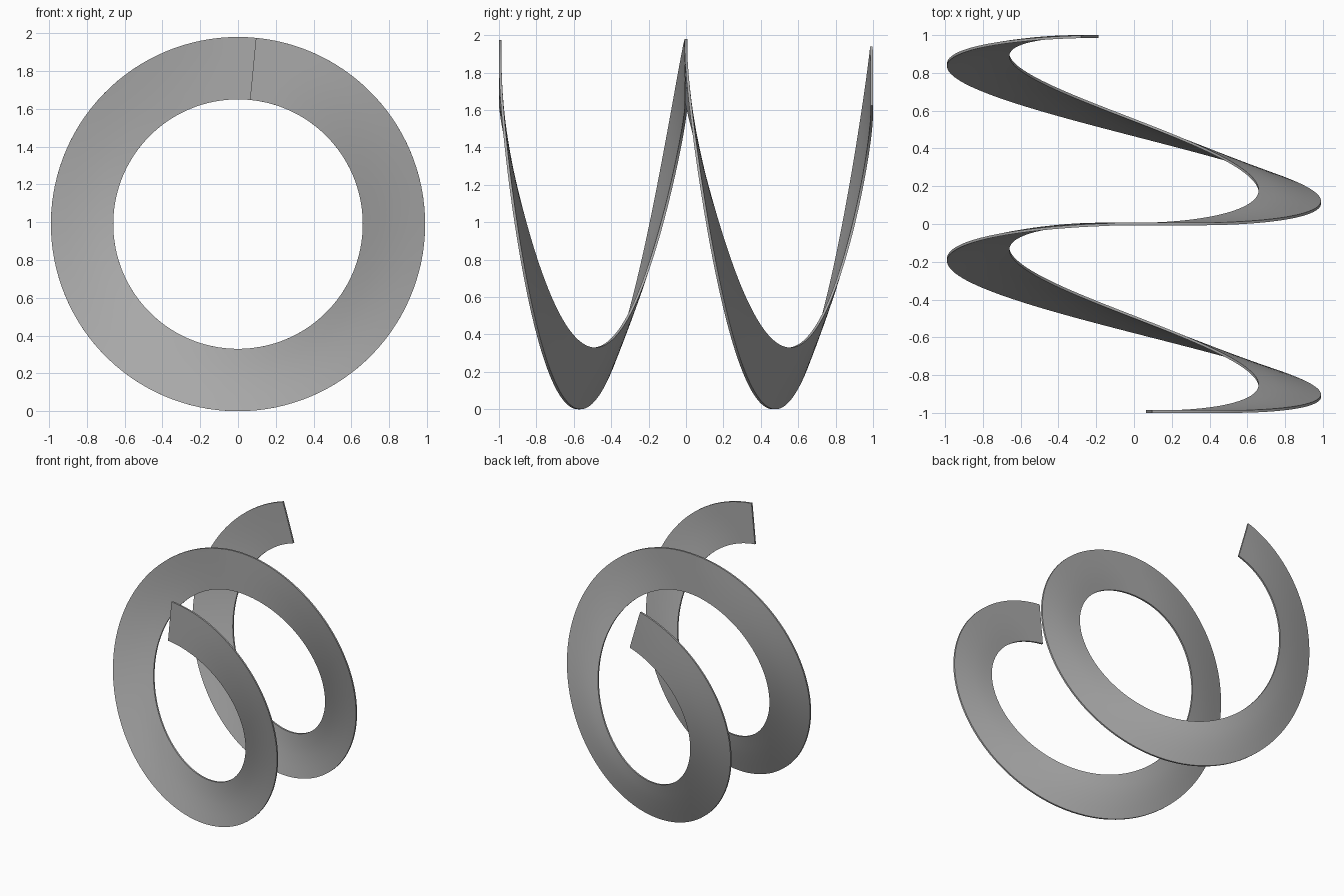
import bpy, bmesh, math

cube = bpy.data.objects.get("Cube")
if cube:
    bpy.data.objects.remove(cube, do_unlink=True)

INNER, OUTER, THICK = 0.66, 0.99, 0.014
START, TURN = math.radians(5.5), math.radians(349)
STEPS, BANDS = 120, 4
RISE = (2 - THICK) / 2

grey = bpy.data.materials.new("plain grey")
grey.use_nodes = True
colour = (0.4, 0.4, 0.4, 1)
grey.diffuse_color = colour
grey.node_tree.nodes["Principled BSDF"].inputs["Base Color"].default_value = colour


def ease(t):
    t = min(max(t, 0), 1)
    return t * t * (3 - 2 * t)


def ribbon_point(step, band, side):
    """Point on a coil that eases backward each turn, the outer rim lagging."""
    turn = min(step // STEPS, 1)
    u = step / STEPS - turn
    across = band / BANDS
    radius = INNER + (OUTER - INNER) * across
    lag = 0.022 + 0.053 * across ** 1.3
    y = -1 + RISE * (turn + ease(1.05 * u - lag)) + side * THICK
    angle = START + TURN * step / STEPS
    return radius * math.sin(angle), y, OUTER + radius * math.cos(angle)


# Spiral ribbon: two turns with a thin rectangular section
section = [(b, 0) for b in range(BANDS + 1)] + [(b, 1) for b in range(BANDS, -1, -1)]
bm = bmesh.new()
rows = [[bm.verts.new(ribbon_point(s, b, side)) for b, side in section]
        for s in range(2 * STEPS + 1)]
count = len(section)
for a, b in zip(rows, rows[1:]):
    for i in range(count):
        j = (i + 1) % count
        bm.faces.new((a[i], a[j], b[j], b[i]))

# End caps
bm.faces.new(rows[0])
bm.faces.new(rows[-1])
bmesh.ops.recalc_face_normals(bm, faces=bm.faces)

mesh = bpy.data.meshes.new("spiral_ribbon")
bm.to_mesh(mesh)
bm.free()
mesh.materials.append(grey)
ribbon = bpy.data.objects.new("spiral_ribbon", mesh)
bpy.context.collection.objects.link(ribbon)

bpy.ops.object.select_all(action='DESELECT')
ribbon.select_set(True)
bpy.context.view_layer.objects.active = ribbon
bpy.ops.object.shade_smooth_by_angle(angle=math.radians(30))
